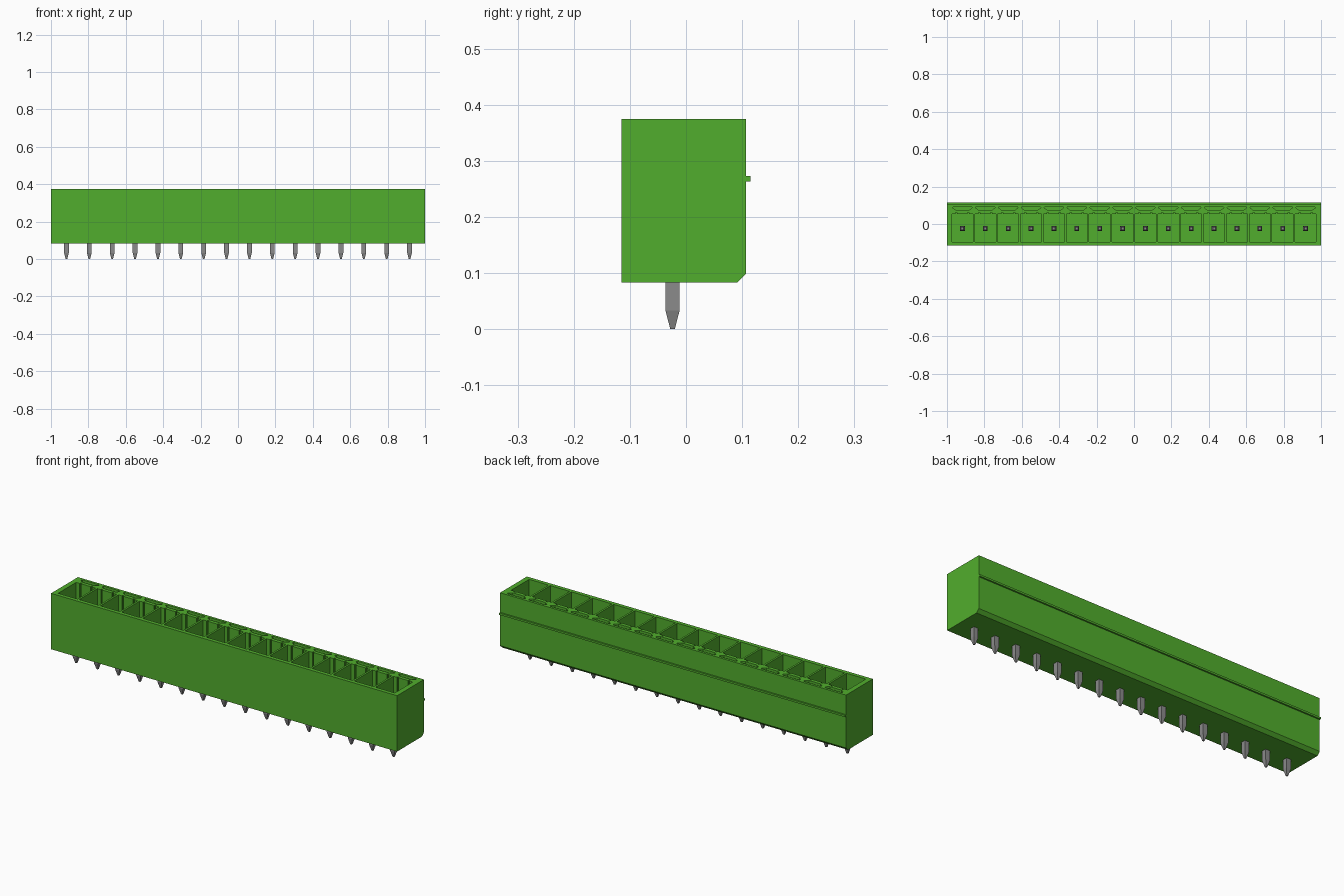
import bpy, bmesh
from mathutils import Vector

if "Cube" in bpy.data.objects:
    bpy.data.objects.remove(bpy.data.objects["Cube"])

COUNT, PITCH = 16, 0.1223
PIN_Y = -0.024
TOP = 0.375
centres = [(i - (COUNT - 1) / 2) * PITCH for i in range(COUNT)]


def material(name, colour):
    m = bpy.data.materials.new(name)
    m.use_nodes = True
    m.diffuse_color = colour
    m.node_tree.nodes["Principled BSDF"].inputs["Base Color"].default_value = colour
    return m


green = material("green plastic", (0.083, 0.42, 0.026, 1))
grey = material("grey metal", (0.26, 0.26, 0.26, 1))


def prism(bm, points, direction):
    """Extrude a closed outline of 3D points along a direction."""
    face = bm.faces.new([bm.verts.new(p) for p in points])
    out = bmesh.ops.extrude_face_region(bm, geom=[face])
    moved = [v for v in out["geom"] if isinstance(v, bmesh.types.BMVert)]
    bmesh.ops.translate(bm, verts=moved, vec=Vector(direction))


def finish(name, bm, mat):
    bmesh.ops.recalc_face_normals(bm, faces=bm.faces)
    mesh = bpy.data.meshes.new(name)
    bm.to_mesh(mesh)
    bm.free()
    mesh.materials.append(mat)
    obj = bpy.data.objects.new(name, mesh)
    bpy.context.collection.objects.link(obj)
    return obj


# Housing: side profile with a chamfered lower back edge and a thin back rib
profile = [(-0.115, 0.083), (0.091, 0.083), (0.107, 0.099), (0.107, 0.263),
           (0.115, 0.263), (0.115, 0.273), (0.107, 0.273), (0.107, TOP), (-0.115, TOP)]
bm = bmesh.new()
prism(bm, [(-1, y, z) for y, z in profile], (2, 0, 0))
housing = finish("housing", bm, green)

# Cavities: a keyed pocket and a narrow tapered slot for every contact
half_pocket = [(0.056, -0.095), (0.056, 0.054), (0.036, 0.054),
               (0.036, 0.062), (0.028, 0.062), (0.028, 0.054)]
half_slot = [(0.034, 0.073), (0.040, 0.078), (0.052, 0.087), (0.048, 0.094)]


def mirrored(half):
    return half + [(-x, y) for x, y in reversed(half)]


bm = bmesh.new()
for cx in centres:
    for half, floor in ((half_pocket, 0.13), (half_slot, 0.2)):
        prism(bm, [(cx + x, y, floor) for x, y in mirrored(half)], (0, 0, 0.4))
cutter = finish("cavity_cutter", bm, green)
cut = housing.modifiers.new("cavities", "BOOLEAN")
cut.operation = "DIFFERENCE"
cut.solver = "EXACT"
cut.object = cutter

# Apply the cut and drop the helper
bpy.context.view_layer.update()
cut_mesh = bpy.data.meshes.new_from_object(
    housing.evaluated_get(bpy.context.evaluated_depsgraph_get()))
housing.modifiers.clear()
housing.data = cut_mesh
bpy.data.objects.remove(cutter)

# Contact pins: square posts tapered at both ends
sections = [(0, 0.004), (0.033, 0.0125), (0.305, 0.0125), (0.325, 0.007)]
for number, cx in enumerate(centres, 1):
    bm = bmesh.new()
    rings = [[bm.verts.new((cx + sx * r, PIN_Y + sy * r, z))
              for sx, sy in ((-1, -1), (1, -1), (1, 1), (-1, 1))]
             for z, r in sections]
    for low, high in zip(rings, rings[1:]):
        for k in range(4):
            n = (k + 1) % 4
            bm.faces.new((low[k], low[n], high[n], high[k]))
    bm.faces.new(rings[0])
    bm.faces.new(rings[-1])
    finish(f"contact_pin_{number}", bm, grey)
